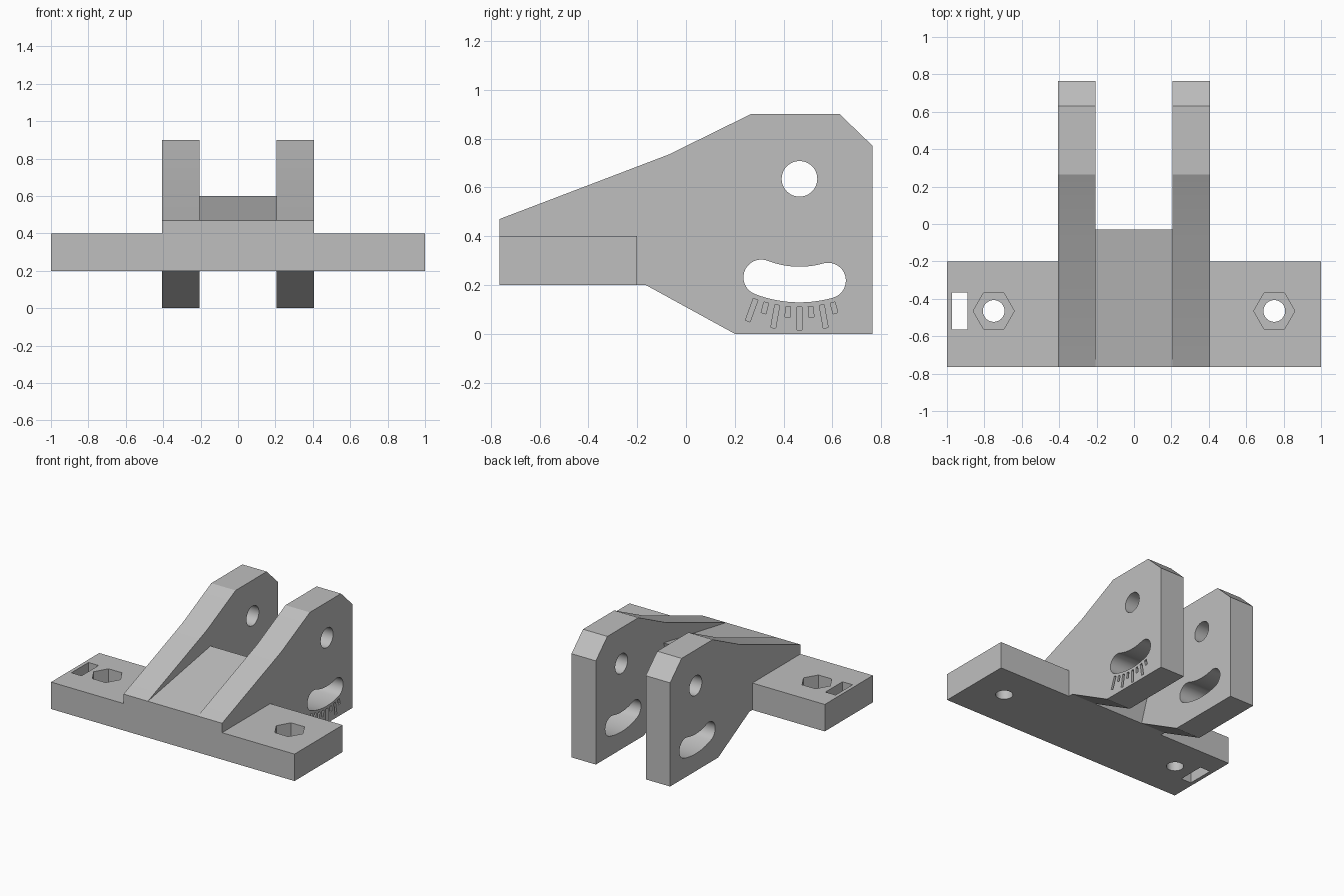
import bpy
import bmesh
from math import sin, cos, pi, radians

if "Cube" in bpy.data.objects:
    bpy.data.objects.remove(bpy.data.objects["Cube"])

grey = bpy.data.materials.new("plain grey")
grey.use_nodes = True
colour = (0.52, 0.52, 0.52, 1)
grey.diffuse_color = colour
grey.node_tree.nodes["Principled BSDF"].inputs["Base Color"].default_value = colour


def prism(name, outline, axis, lo, hi):
    """Extrude a closed 2D outline along x (outline is y, z) or z (outline is x, y)."""
    bm = bmesh.new()
    rings = []
    for t in (lo, hi):
        rings.append([bm.verts.new((t, a, b) if axis == "x" else (a, b, t)) for a, b in outline])
    n = len(outline)
    bm.faces.new(rings[0])
    bm.faces.new(rings[1])
    for i in range(n):
        j = (i + 1) % n
        bm.faces.new((rings[0][i], rings[0][j], rings[1][j], rings[1][i]))
    bmesh.ops.recalc_face_normals(bm, faces=bm.faces)
    mesh = bpy.data.meshes.new(name)
    bm.to_mesh(mesh)
    bm.free()
    mesh.materials.append(grey)
    obj = bpy.data.objects.new(name, mesh)
    bpy.context.collection.objects.link(obj)
    return obj


def combine(target, tool, operation):
    """Apply an exact boolean and discard the tool object."""
    mod = target.modifiers.new(operation, "BOOLEAN")
    mod.operation = operation
    mod.solver = "EXACT"
    mod.object = tool
    bpy.context.view_layer.objects.active = target
    bpy.ops.object.modifier_apply(modifier=mod.name)
    bpy.data.objects.remove(tool)


def rect(a0, a1, b0, b1):
    return [(a0, b0), (a1, b0), (a1, b1), (a0, b1)]


def arc(ca, cb, r, start=0, end=2 * pi, n=48, closed=True):
    steps = n if closed else n - 1
    return [(ca + r * cos(start + (end - start) * i / steps),
             cb + r * sin(start + (end - start) * i / steps)) for i in range(n)]


FRONT, BACK = -0.765, 0.765
INNER, OUTER = 0.205, 0.405
PY, PZ = 0.465, 0.635   # pivot hole centre

# Central sloping bridge
bracket = prism("bracket", [(FRONT, 0.2), (FRONT, 0.47), (-0.03, 0.6), (-0.165, 0.2)],
                "x", -0.3, 0.3)

# Two arms
arm = [(FRONT, 0.2), (FRONT, 0.47), (-0.07, 0.735), (0.265, 0.9), (0.63, 0.9),
       (BACK, 0.77), (BACK, 0), (0.2, 0), (-0.165, 0.2)]
for side in (-1, 1):
    combine(bracket, prism("arm", arm, "x", side * INNER, side * OUTER), "UNION")

# Mounting wings
for side in (-1, 1):
    wing = prism("wing", rect(side * 0.3, side, FRONT, -0.2), "z", 0.2, 0.4)
    combine(bracket, wing, "UNION")

# Bolt holes with hexagonal nut pockets
for side in (-1, 1):
    cx = side * 0.75
    combine(bracket, prism("bolt_hole", arc(cx, -0.465, 0.058), "z", 0.1, 0.5), "DIFFERENCE")
    combine(bracket, prism("nut_pocket", arc(cx, -0.465, 0.11, n=6), "z", 0.3, 0.5), "DIFFERENCE")

# Strap slot in the right wing
combine(bracket, prism("strap_slot", rect(-0.973, -0.89, -0.565, -0.365), "z", 0.1, 0.5), "DIFFERENCE")

# Pivot hole through both arms
combine(bracket, prism("pivot_hole", arc(PY, PZ, 0.073), "x", -0.6, 0.6), "DIFFERENCE")

# Curved adjustment slot, swept about the pivot
down = -pi / 2
a0, a1 = down - radians(21.2), down + radians(15.7)
R, r = 0.433, 0.073
slot = arc(PY, PZ, R + r, a0, a1, 24, False)
slot += arc(PY + R * cos(a1), PZ + R * sin(a1), r, a1, a1 + pi, 20, False)[1:-1]
slot += arc(PY, PZ, R - r, a1, a0, 24, False)
slot += arc(PY + R * cos(a0), PZ + R * sin(a0), r, a0 + pi, a0 + 2 * pi, 20, False)[1:-1]
combine(bracket, prism("curved_slot", slot, "x", -0.6, 0.6), "DIFFERENCE")

# Engraved scale marks, alternately long and short, on the left arm
for i in range(8):
    a = down + radians(-20 + 5 * i)
    near, far = 0.525, (0.57 if i % 2 else 0.62)
    mark = [(PY + d * cos(a) - w * sin(a), PZ + d * sin(a) + w * cos(a))
            for d, w in rect(near, far, -0.01, 0.01)]
    combine(bracket, prism("scale_mark", mark, "x", OUTER - 0.02, OUTER + 0.1), "DIFFERENCE")

# Smooth the round walls, keep the edges crisp
bpy.ops.object.select_all(action="DESELECT")
bracket.select_set(True)
bpy.context.view_layer.objects.active = bracket
bpy.ops.object.shade_smooth_by_angle(angle=radians(15))
